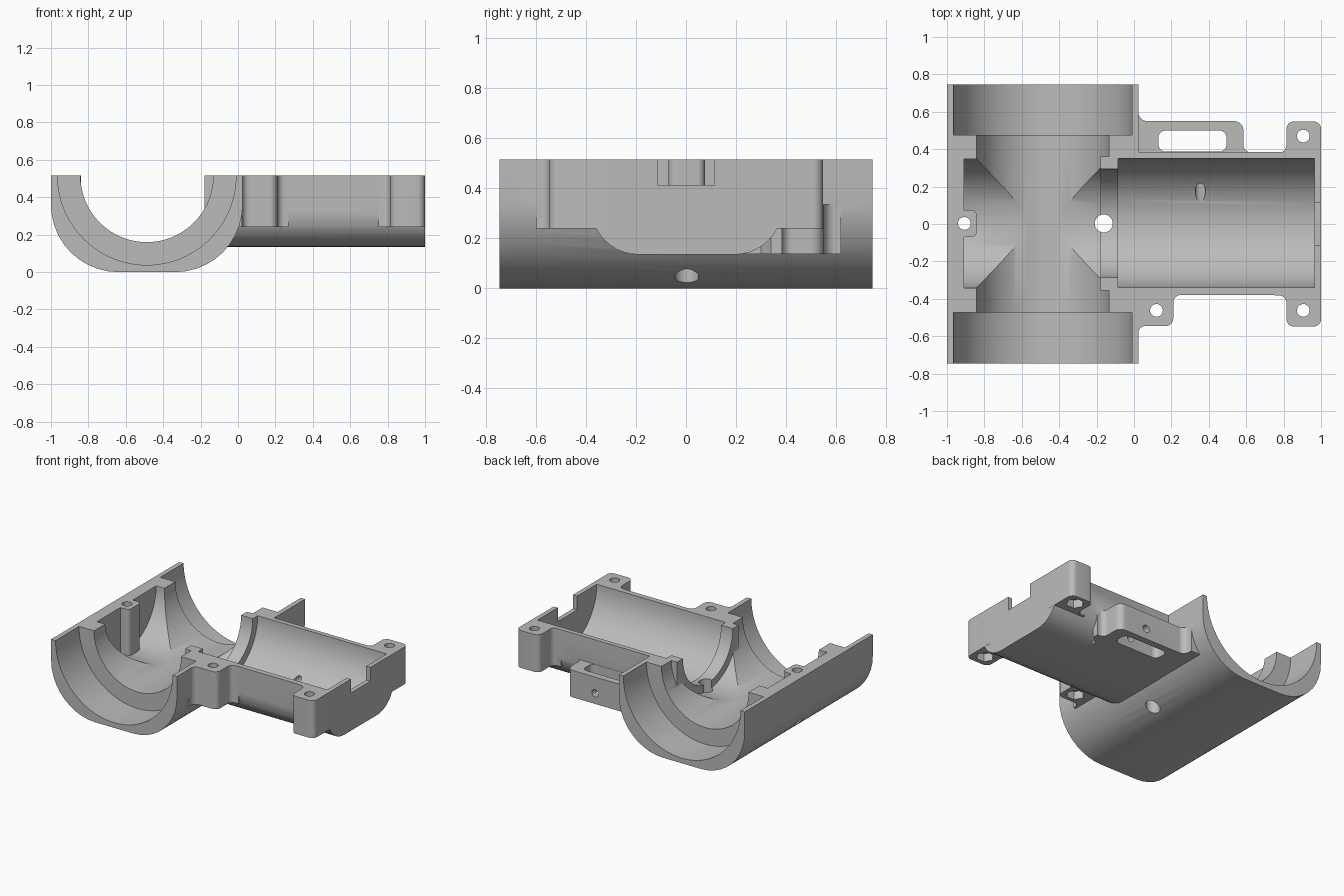
import bpy, bmesh, math
from mathutils import Vector

if "Cube" in bpy.data.objects:
    bpy.data.objects.remove(bpy.data.objects["Cube"], do_unlink=True)

grey = bpy.data.materials.new("plain_grey")
grey.use_nodes = True
grey.diffuse_color = (0.5, 0.5, 0.5, 1)
grey.node_tree.nodes["Principled BSDF"].inputs["Base Color"].default_value = (0.5, 0.5, 0.5, 1)

TOP = 0.515      # height of the split plane
OVER = 0.6       # solids overshoot the split plane and are trimmed last
MID = -0.4875    # axis of the large cross pipe
END = 0.745      # half length of the cross pipe


def rounded(corners, steps=10):
    """Outline from (a, b, radius) corners, convex or concave."""
    out = []
    for i, (a, b, r) in enumerate(corners):
        p = Vector((a, b))
        if r == 0:
            out.append(p)
            continue
        u = (Vector(corners[i - 1][:2]) - p).normalized()
        v = (Vector(corners[(i + 1) % len(corners)][:2]) - p).normalized()
        half = u.angle(v) / 2
        centre = p + (u + v).normalized() * r / math.sin(half)
        d = r / math.tan(half)
        s, e = p + u * d - centre, p + v * d - centre
        sweep = math.atan2(s.x * e.y - s.y * e.x, s.dot(e))
        for k in range(steps + 1):
            t = sweep * k / steps
            c, n = math.cos(t), math.sin(t)
            out.append(centre + Vector((s.x * c - s.y * n, s.x * n + s.y * c)))
    return out


def prism(name, outline, axis, lo, hi):
    place = {"x": lambda a, b, t: (t, a, b),
             "y": lambda a, b, t: (a, t, b),
             "z": lambda a, b, t: (a, b, t)}[axis]
    bm = bmesh.new()
    face = bm.faces.new([bm.verts.new(place(a, b, lo)) for a, b in outline])
    new = bmesh.ops.extrude_face_region(bm, geom=[face])["geom"]
    bmesh.ops.translate(bm, vec=place(0, 0, hi - lo),
                        verts=[g for g in new if isinstance(g, bmesh.types.BMVert)])
    bmesh.ops.recalc_face_normals(bm, faces=bm.faces)
    mesh = bpy.data.meshes.new(name)
    bm.to_mesh(mesh)
    bm.free()
    mesh.materials.append(grey)
    ob = bpy.data.objects.new(name, mesh)
    bpy.context.collection.objects.link(ob)
    return ob


def rod(name, a, b, r, axis, lo, hi, sides=96):
    ring = [(a + r * math.cos(math.tau * i / sides), b + r * math.sin(math.tau * i / sides))
            for i in range(sides)]
    return prism(name, ring, axis, lo, hi)


def box(name, x0, x1, y0, y1, z0, z1):
    return prism(name, [(x0, y0), (x1, y0), (x1, y1), (x0, y1)], "z", z0, z1)


def combine(operation, *tools):
    for tool in tools:
        mod = housing.modifiers.new(tool.name, "BOOLEAN")
        mod.operation, mod.solver, mod.object = operation, "EXACT", tool
        bpy.context.view_layer.objects.active = housing
        bpy.ops.object.modifier_apply(modifier=mod.name)
        bpy.data.objects.remove(tool, do_unlink=True)


# Large cross pipe: flat-bottomed half shell along y
housing = prism("pipe_housing", rounded([
    (-1, OVER, 0), (-1, 0, 0.36), (0.025, 0, 0.36), (0.025, OVER, 0)]), "y", -END, END)

# Side trough along x
trough = prism("trough", rounded([
    (-0.38, OVER, 0), (-0.38, 0.135, 0.19), (0.385, 0.135, 0.19), (0.385, OVER, 0)]),
    "x", -0.3, 0.999)

# Bolt lugs with filleted roots
lugs = [prism("front_inner_lug", rounded([
    (-0.05, -0.3, 0), (-0.05, -0.6, 0), (0.022, -0.6, 0), (0.022, -0.545, 0.04),
    (0.21, -0.545, 0.04), (0.21, -0.38, 0.04), (0.27, -0.38, 0), (0.27, -0.3, 0)]),
    "z", 0.24, OVER)]
for side, name in ((-1, "front"), (1, "back")):
    lugs.append(prism(name + "_outer_lug", rounded([
        (0.75, side * 0.3, 0), (0.75, side * 0.382, 0), (0.815, side * 0.382, 0.04),
        (0.815, side * 0.548, 0.04), (1, side * 0.548, 0.04), (1, side * 0.3, 0)]),
        "z", 0.24, OVER))

# Slotted strap bracket at the back
bracket = prism("strap_bracket", rounded([
    (-0.1, 0.2, 0), (-0.1, 0.62, 0), (0.022, 0.62, 0), (0.022, 0.55, 0.05),
    (0.585, 0.55, 0.05), (0.585, 0.383, 0.04), (0.64, 0.383, 0), (0.64, 0.34, 0),
    (0.585, 0.3, 0), (0.585, 0.2, 0)]), "z", 0.137, 0.335)
combine("UNION", trough, bracket, *lugs)

# Main bore, end sockets and crossing bore
combine("DIFFERENCE",
        rod("main_bore", MID, TOP, 0.355, "y", -1, 1),
        rod("front_socket", MID, TOP, 0.477, "y", -1, -0.472),
        rod("back_socket", MID, TOP, 0.477, "y", 0.475, 1),
        rod("crossing_bore", 0.003, TOP, 0.345, "x", -0.91, -0.18))

# Lip around the trough mouth and screw post on the far wall
lip = box("mouth_lip", -0.18, -0.05, -0.355, 0.36, 0.25, OVER)
post = prism("screw_post", rounded([
    (-0.94, -0.07, 0), (-0.84, -0.07, 0.03), (-0.84, 0.075, 0.03), (-0.94, 0.075, 0)]),
    "z", 0.17, OVER)
combine("UNION", lip, post)

# Trough bore, mouth ring, end notch and strap slot
slot = prism("strap_slot", rounded([
    (0.13, 0.387, 0.04), (0.495, 0.387, 0.04), (0.495, 0.5, 0.04), (0.13, 0.5, 0.04)]),
    "z", 0.05, 0.4)
combine("DIFFERENCE",
        rod("trough_bore", 0.005, TOP, 0.345, "x", -0.085, 0.965),
        rod("mouth_ring", 0.003, TOP, 0.29, "x", -0.3, 0),
        box("end_notch", 0.9, 1.1, -0.113, 0.113, 0.413, 0.7),
        slot)

# Drilled holes and hexagonal nut pockets
for x, y in ((0.12, -0.462), (0.905, -0.462), (0.905, 0.47)):
    combine("DIFFERENCE",
            rod("bolt_hole", x, y, 0.034, "z", 0, 0.7, 32),
            rod("nut_pocket", x, y, 0.062, "z", 0.2, 0.3, 6))
combine("DIFFERENCE",
        rod("post_hole", -0.907, 0.003, 0.034, "z", -0.1, 0.7, 32),
        rod("drain_hole", -0.162, 0.003, 0.048, "z", -0.1, 0.7, 32),
        rod("side_hole", 0.355, 0.215, 0.027, "y", 0.1, 0.7, 32),
        box("top_trim", -2, 2, -2, 2, TOP, 1))

# Smooth curved walls, crisp edges
bpy.ops.object.select_all(action="DESELECT")
housing.select_set(True)
bpy.context.view_layer.objects.active = housing
bpy.ops.object.shade_smooth_by_angle(angle=math.radians(30))
